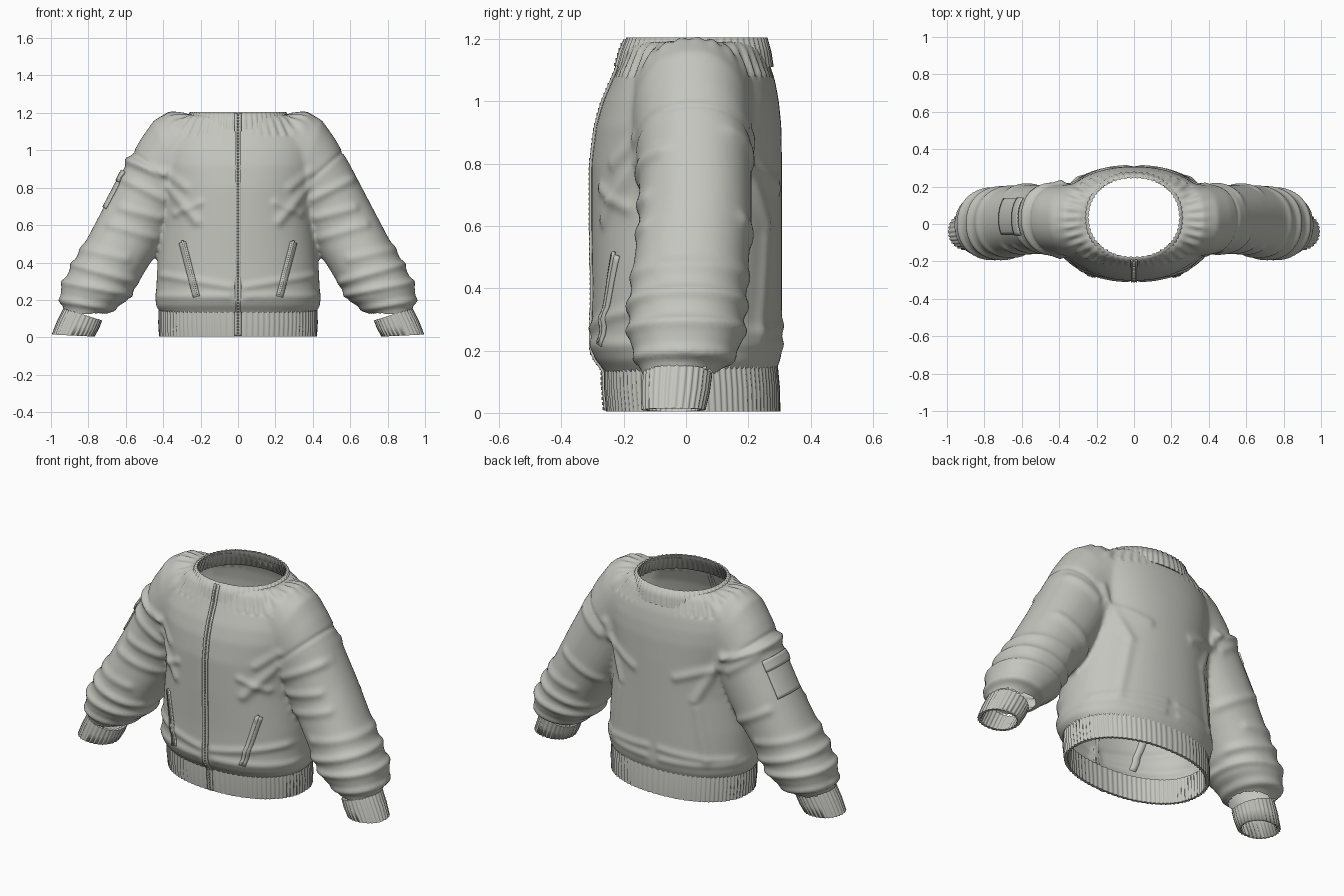
import bpy, bmesh, math
from mathutils import Vector
from mathutils.bvhtree import BVHTree

if "Cube" in bpy.data.objects:
    bpy.data.objects.remove(bpy.data.objects["Cube"], do_unlink=True)

fabric = bpy.data.materials.new("warm_grey_fabric")
fabric.use_nodes = True
GREY = (0.56, 0.56, 0.52, 1)
fabric.diffuse_color = GREY
fabric.node_tree.nodes["Principled BSDF"].inputs["Base Color"].default_value = GREY


def finish(bm, name, angle=50):
    """Turn a bmesh into a smooth shaded object."""
    mesh = bpy.data.meshes.new(name)
    bm.to_mesh(mesh)
    bm.free()
    mesh.materials.append(fabric)
    ob = bpy.data.objects.new(name, mesh)
    bpy.context.collection.objects.link(ob)
    bpy.ops.object.select_all(action="DESELECT")
    ob.select_set(True)
    bpy.context.view_layer.objects.active = ob
    bpy.ops.object.shade_smooth_by_angle(angle=math.radians(angle))
    return ob


def apply(ob, kind, **settings):
    bpy.context.view_layer.objects.active = ob
    mod = ob.modifiers.new(kind, kind)
    for key, value in settings.items():
        setattr(mod, key, value)
    bpy.ops.object.modifier_apply(modifier=mod.name)


def power(v, e):
    return math.copysign(abs(v) ** e, v)


def ring(bm, sec, n, ribs=0, amp=0, inset=0):
    """Oval ring between an outer and an inner point (x, z), from y0 to y1."""
    xo, zo, xi, zi, y0, y1 = sec
    c = Vector(((xo + xi) / 2, (y0 + y1) / 2, (zo + zi) / 2))
    u = Vector(((xo - xi) / 2, 0, (zo - zi) / 2))
    u -= u.normalized() * inset
    v = Vector((0, (y1 - y0) / 2 - inset, 0))
    verts = []
    for i in range(n):
        a = math.tau * i / n
        k = 1 + amp * math.cos(ribs * a)
        verts.append(bm.verts.new(c + u * power(math.cos(a), 0.92) * k
                                  + v * power(math.sin(a), 0.92) * k))
    return verts


def bridge(bm, a, b):
    n = len(a)
    for i in range(n):
        j = (i + 1) % n
        bm.faces.new((a[i], a[j], b[j], b[i]))


def closed_loft(bm, sections, n=64):
    rings = [ring(bm, s, n) for s in sections]
    for a, b in zip(rings, rings[1:]):
        bridge(bm, a, b)
    bm.faces.new(rings[0])
    bm.faces.new(rings[-1])


def ribbed_band(name, top, bottom, ribs, amp, wall=0.016):
    """Hollow knitted band with a turned edge."""
    bm = bmesh.new()
    n = ribs * 4
    mid = [(a + b) / 2 for a, b in zip(top, bottom)]
    rings = [ring(bm, s, n, ribs, amp, w) for s, w in
             ((top, 0.004), (mid, 0), (bottom, 0.002), (bottom, wall), (top, wall + 0.002))]
    for a, b in zip(rings, rings[1:] + rings[:1]):
        bridge(bm, a, b)
    bmesh.ops.recalc_face_normals(bm, faces=bm.faces)
    return finish(bm, name, 80)


def flip(sec):
    xo, zo, xi, zi, y0, y1 = sec
    return (-xo, zo, -xi, zi, y0, y1)


def level(hw, z, y0, y1):
    return (hw, z, -hw, z, y0, y1)


# Torso levels: half width, height, front, back
torso = [(.40, .11, -.25, .28), (.42, .14, -.265, .29), (.44, .17, -.29, .303),
         (.44, .2, -.303, .308), (.43, .4, -.3, .308), (.41, .6, -.303, .308),
         (.41, .8, -.303, .308), (.43, .92, -.288, .306), (.43, 1, -.265, .298),
         (.41, 1.07, -.235, .285), (.37, 1.12, -.214, .268), (.33, 1.17, -.195, .25),
         (.29, 1.19, -.17, .23)]
# Sleeve sections: outer x z, inner x z, front, back
sleeve = [(.28, 1.2, .1, .8, -.18, .23), (.37, 1.205, .2, .74, -.175, .22),
          (.45, 1.16, .27, .68, -.17, .21), (.52, 1.06, .32, .63, -.16, .21),
          (.6, .92, .36, .56, -.15, .21), (.7, .73, .41, .48, -.15, .21),
          (.8, .54, .48, .38, -.17, .2), (.88, .4, .54, .28, -.182, .19),
          (.945, .27, .6, .19, -.18, .18), (.95, .2, .67, .15, -.16, .15),
          (.93, .15, .73, .1, -.14, .09), (.94, .12, .74, .07, -.13, .08)]

# Jacket shell: torso and sleeves merged into one skin
bm = bmesh.new()
closed_loft(bm, [level(*s) for s in torso], 96)
closed_loft(bm, sleeve)
closed_loft(bm, [flip(s) for s in sleeve])
bmesh.ops.recalc_face_normals(bm, faces=bm.faces)
shell = finish(bm, "jacket_shell")
apply(shell, "REMESH", mode="VOXEL", voxel_size=0.012)
apply(shell, "SMOOTH", factor=0.5, iterations=8)

# Cloth folds: start x z, end x z, side (-1 front, 1 back, 0 both), height, width
folds = [(.22, .62, .37, .8, -1, .012, .025), (.2, .72, .33, .66, -1, .01, .02),
         (.28, .8, .38, .88, -1, .01, .025), (.04, .27, .4, .33, -1, .01, .02),
         (.05, .22, .42, .22, 0, .008, .02), (.4, .74, .6, .84, -1, .012, .025),
         (.42, .64, .62, .69, -1, .011, .025), (.44, .53, .68, .6, -1, .01, .025),
         (.6, .42, .86, .48, 0, .009, .025), (.56, .3, .92, .4, 0, .013, .022),
         (.58, .23, .96, .3, 0, .014, .02), (.66, .15, .96, .2, 0, .012, .018),
         (.38, .88, .24, .6, 1, .012, .025), (.36, .8, .14, .72, 1, .01, .025),
         (.25, .55, .3, .25, 1, .009, .025), (.42, .8, .56, .9, 1, .01, .025),
         (.04, .28, .4, .25, 1, .008, .02), (.45, .5, .66, .62, 1, .01, .025),
         (.4, .85, .57, 1, 0, -.006, .012)]
folds = folds + [(-a, b, -c, d, *rest) for a, b, c, d, *rest in folds]
folds.append((-.6, .95, -.4, .87, 0, .02, .022))


def fold_height(p):
    total = 0
    for x0, z0, x1, z1, side, high, wide in folds:
        if side * p.y < 0:
            continue
        dx, dz = x1 - x0, z1 - z0
        t = ((p.x - x0) * dx + (p.z - z0) * dz) / (dx * dx + dz * dz)
        t = max(0, min(1, t))
        d = math.hypot(p.x - x0 - dx * t, p.z - z0 - dz * t) / wide
        if d < 3:
            total += high * math.exp(-d * d)
    # gathers fanning out from the collar over the shoulders
    if p.z > 1.08:
        r = math.hypot(p.x / .26, (p.y - .035) / .23)
        fade = math.exp(-((r - 1.3) / .2) ** 2) * min(1, abs(p.x) / .2)
        total += .005 * fade * math.cos(44 * math.atan2(p.y - .035, p.x))
    return total


def opening(p):
    """True where the neck, hem and wrist holes are."""
    neck = p.z > 1.02 and math.hypot(p.x / .25, (p.y - .035) / .215) < 1
    wrist = abs(p.x) > .6 and (abs(p.x) - .83) * .35 - (p.z - .115) * .94 > 0
    return neck or wrist or p.z < .128


bm = bmesh.new()
bm.from_mesh(shell.data)
bm.normal_update()
moves = [(v, v.normal * fold_height(v.co)) for v in bm.verts]
for v, move in moves:
    v.co += move
holes = [f for f in bm.faces if opening(f.calc_center_median())]
bmesh.ops.delete(bm, geom=holes, context="FACES")
bm.to_mesh(shell.data)
bm.free()
shell.data.polygons.foreach_set("use_smooth", [True] * len(shell.data.polygons))

# Knitted collar, hem and cuffs
collar = ribbed_band("collar", level(.258, 1.205, -.192, .262),
                     level(.285, 1.11, -.222, .28), 56, .014, .014)
hem = ribbed_band("hem_band", level(.425, .15, -.266, .296),
                  level(.42, .004, -.256, .302), 88, .01)
cuff_top, cuff_end = (.935, .155, .725, .09, -.143, .085), (.995, .015, .768, .004, -.142, .062)
ribbed_band("left_cuff", cuff_top, cuff_end, 30, .03)
ribbed_band("right_cuff", flip(cuff_top), flip(cuff_end), 30, .03)

# Surface finder for details laid on the cloth
points, polys = [], []
for ob in (shell, collar, hem):
    base = len(points)
    points += [v.co.copy() for v in ob.data.vertices]
    polys += [[base + i for i in p.vertices] for p in ob.data.polygons]
cloth = BVHTree.FromPolygons(points, polys)


def on_cloth(p, look, lift):
    hit = cloth.ray_cast(p - look, look)[0]
    return (hit if hit else p) - look * lift


def plate(name, corner, along, across, look, nu, nv, lift=.004):
    """Thin strip that follows the cloth."""
    corner, along, across, look = map(Vector, (corner, along, across, look))
    look.normalize()
    bm = bmesh.new()
    grid = [[bm.verts.new(on_cloth(corner + along * i / nu + across * j / nv, look, lift))
             for j in range(nv + 1)] for i in range(nu + 1)]
    for a, b in zip(grid, grid[1:]):
        for j in range(nv):
            bm.faces.new((a[j], a[j + 1], b[j + 1], b[j]))
    bmesh.ops.recalc_face_normals(bm, faces=bm.faces)
    ob = finish(bm, name)
    apply(ob, "SOLIDIFY", thickness=.008, offset=0)


# Front zip: two tapes and a row of teeth
FRONT = (0, 1, 0)
for side, s in (("left", 1), ("right", -1)):
    plate(side + "_zip_tape", (s * .004, -.4, .008), (0, 0, 1.19), (s * .013, 0, 0), FRONT, 90, 1)
bm = bmesh.new()
for i in range(74):
    spot = on_cloth(Vector((0, -.4, .014 + i * .016)), Vector(FRONT), .005)
    made = bmesh.ops.create_cube(bm, size=.009)
    for v in made["verts"]:
        v.co += spot
finish(bm, "zip_teeth", 30)

# Slanted hand pockets: a welt with a raised edge
for side, s in (("left", 1), ("right", -1)):
    slant = (s * .075, 0, .29)
    plate(side + "_pocket_welt", (s * .205, -.4, .222), slant, (s * .034, 0, -.009), FRONT, 14, 2, .003)
    plate(side + "_pocket_lip", (s * .217, -.4, .228), slant, (s * .009, 0, -.002), FRONT, 14, 1, .008)

# Patch pocket with flap on the right upper sleeve
INWARD = (.88, 0, -.47)
plate("sleeve_patch", (-.73, -.055, .7), (.1, 0, .19), (0, .19, 0), INWARD, 12, 12, .004)
plate("sleeve_patch_flap", (-.655, -.06, .84), (.03, 0, .057), (0, .2, 0), INWARD, 4, 12, .009)
